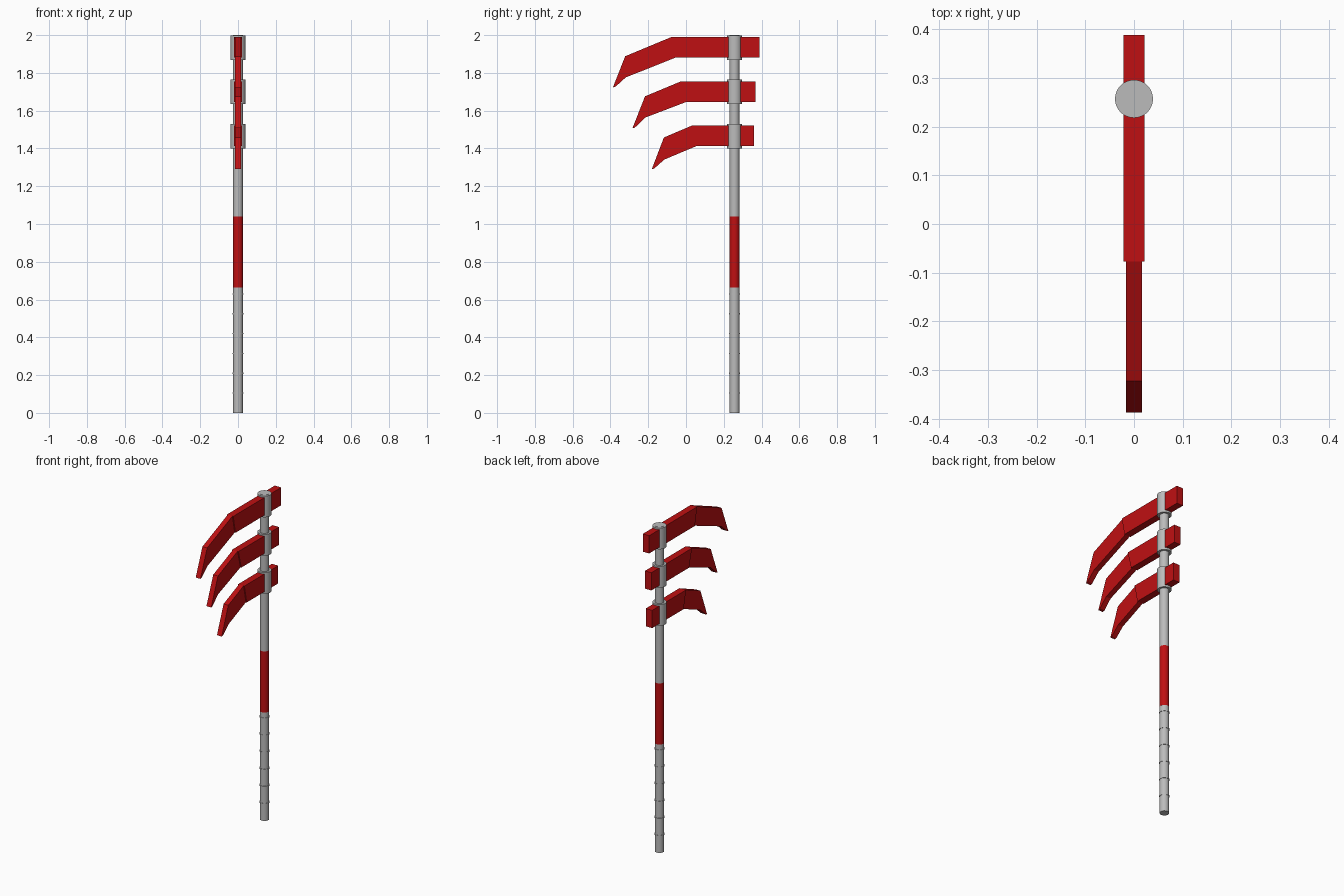
import bpy, bmesh, math

if "Cube" in bpy.data.objects:
    bpy.data.objects.remove(bpy.data.objects["Cube"])

POLE_Y = 0.257


def material(name, rgb):
    m = bpy.data.materials.new(name)
    m.diffuse_color = (*rgb, 1.0)
    m.use_nodes = True
    m.node_tree.nodes["Principled BSDF"].inputs["Base Color"].default_value = m.diffuse_color
    return m


GREY = material("steel grey", (0.5, 0.5, 0.5))
RED = material("deep red", (0.52, 0.005, 0.006))


def finish(name, bm, mat):
    bmesh.ops.recalc_face_normals(bm, faces=bm.faces[:])
    mesh = bpy.data.meshes.new(name)
    bm.to_mesh(mesh)
    bm.free()
    mesh.materials.append(mat)
    ob = bpy.data.objects.new(name, mesh)
    bpy.context.collection.objects.link(ob)
    return ob


def cylinder(name, radius, z0, z1, mat):
    """Upright smooth cylinder on the pole axis."""
    bpy.ops.mesh.primitive_cylinder_add(vertices=32, radius=radius, depth=z1 - z0,
                                        location=(0, POLE_Y, (z0 + z1) / 2))
    ob = bpy.context.object
    ob.name = name
    ob.data.materials.append(mat)
    bpy.ops.object.shade_smooth_by_angle(angle=math.radians(40))


def slab(name, profile, half, mat):
    """Extrude a (y, z) outline across x."""
    bm = bmesh.new()
    face = bm.faces.new([bm.verts.new((-half, y, z)) for y, z in profile])
    ext = bmesh.ops.extrude_face_region(bm, geom=[face])
    verts = [g for g in ext["geom"] if isinstance(g, bmesh.types.BMVert)]
    bmesh.ops.translate(bm, verts=verts, vec=(2 * half, 0, 0))
    finish(name, bm, mat)


# Pole: lower shaft, red grip, upper shaft
cylinder("lower_shaft", 0.026, 0.0, 0.665, GREY)
cylinder("grip", 0.0262, 0.665, 1.04, RED)
cylinder("upper_shaft", 0.026, 1.04, 2.0, GREY)

# Thin ridges on the lower shaft
for i in range(6):
    z = 0.105 * (i + 1)
    cylinder(f"shaft_ridge_{i + 1}", 0.0282, z - 0.003, z + 0.003, GREY)

# Blades: butt y, top z, upper and lower bend y, then the hooked outline
# (outer knee, tip outer, tip inner, inner knee)
blades = [
    (0.388, 1.99, -0.077, -0.055,
     [(-0.322, 1.888), (-0.387, 1.723), (-0.372, 1.728), (-0.319, 1.776)]),
    (0.367, 1.755, -0.027, 0.001,
     [(-0.217, 1.676), (-0.283, 1.508), (-0.271, 1.510), (-0.217, 1.563)]),
    (0.359, 1.521, 0.031, 0.054,
     [(-0.117, 1.458), (-0.181, 1.291), (-0.169, 1.293), (-0.115, 1.341)]),
]
for i, (butt, top, bend_up, bend_low, hook) in enumerate(blades, 1):
    low = top - 0.109
    slab(f"blade_base_{i}",
         [(butt, top), (bend_up, top), (bend_low, low), (butt, low)], 0.0215, RED)
    slab(f"blade_hook_{i}",
         [(bend_up, top)] + hook + [(bend_low, low)], 0.016, RED)
    # Collar clamping the blade to the pole
    cylinder(f"collar_{i}", 0.039, top - 0.121, top + 0.009, GREY)
